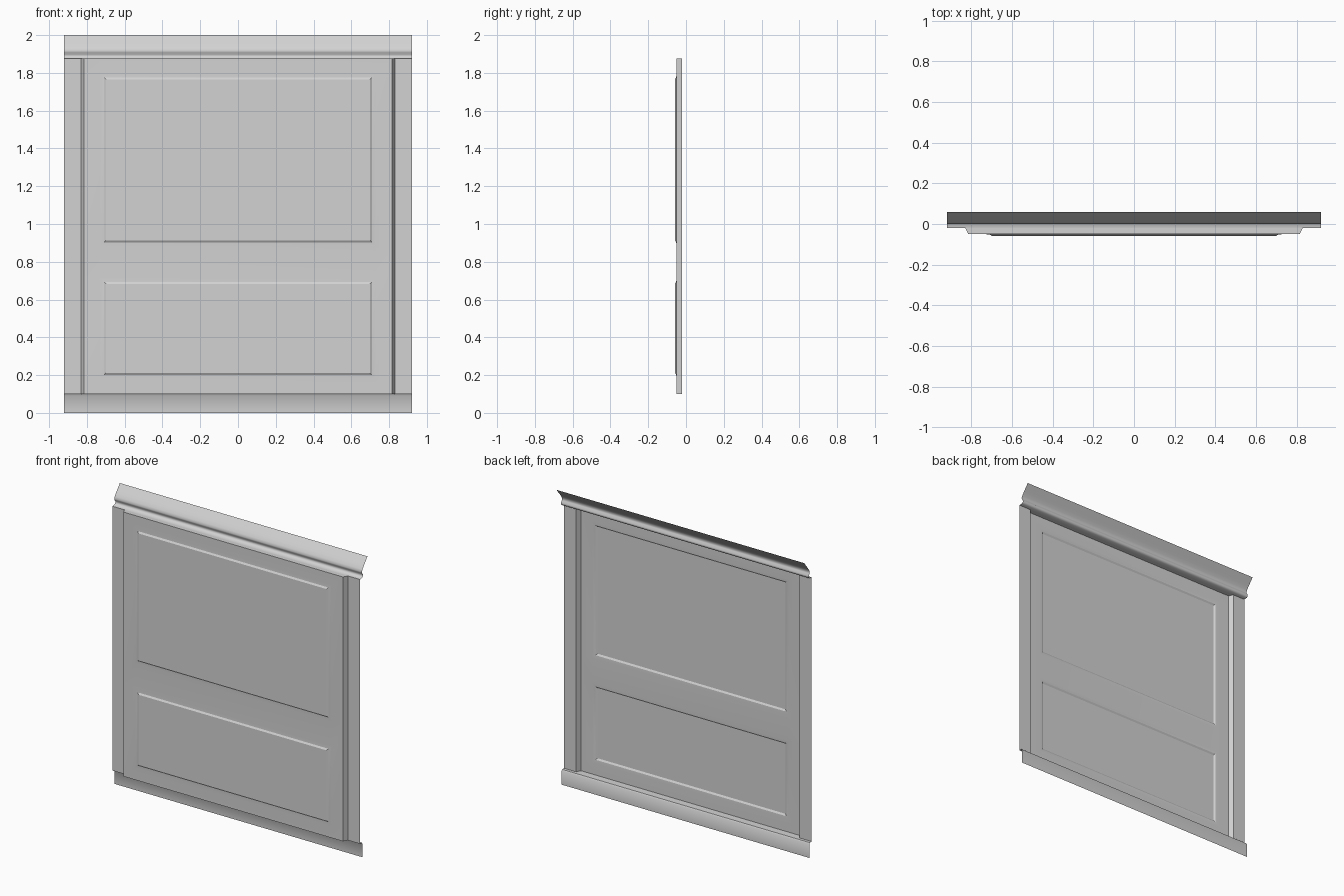
import bpy, bmesh
from math import radians

cube = bpy.data.objects.get("Cube")
if cube:
    bpy.data.objects.remove(cube, do_unlink=True)

# Main levels of the wall section
HALF_W = 0.92
Z_BASE, Z_CROWN = 0.10, 1.875
Y_STILE, Y_FRAME = -0.02, -0.05
X_OUT, X_IN = 0.83, 0.815

paint = bpy.data.materials.new("painted_grey")
paint.use_nodes = True
paint.diffuse_color = (0.65, 0.65, 0.65, 1)
paint.node_tree.nodes["Principled BSDF"].inputs["Base Color"].default_value = (0.65, 0.65, 0.65, 1)


def finish(name, bm, angle):
    mesh = bpy.data.meshes.new(name)
    bm.to_mesh(mesh)
    bm.free()
    mesh.materials.append(paint)
    obj = bpy.data.objects.new(name, mesh)
    bpy.context.collection.objects.link(obj)
    bpy.ops.object.select_all(action='DESELECT')
    obj.select_set(True)
    bpy.context.view_layer.objects.active = obj
    bpy.ops.object.shade_smooth_by_angle(angle=radians(angle))
    return obj


def sweep(name, start, end, angle=40):
    """Open sheet joining two matching rows of points."""
    bm = bmesh.new()
    a = [bm.verts.new(p) for p in start]
    b = [bm.verts.new(p) for p in end]
    for i in range(len(a) - 1):
        bm.faces.new((a[i], a[i + 1], b[i + 1], b[i]))
    return finish(name, bm, angle)


def moulding(name, profile, angle=40):
    """Sweep a (y, z) profile, listed bottom to top, across the width."""
    return sweep(name, [(HALF_W, y, z) for y, z in profile],
                 [(-HALF_W, y, z) for y, z in profile], angle)


# Crown: small bead, then a flared cove
moulding("crown_moulding", [
    (Y_STILE, Z_CROWN), (0.004, 1.877), (0.012, 1.886), (0.012, 1.896),
    (0.003, 1.908), (0.001, 1.918), (0.007, 1.932), (0.022, 1.953),
    (0.042, 1.977), (0.06, 2.0)], 50)

# Baseboard with a softened top edge
moulding("baseboard", [(0.006, 0), (0.006, 0.092), (0.0, Z_BASE), (Y_STILE, Z_BASE)])

# Side stiles with slanted returns to the recessed frame
for side, name in ((1, "left_stile"), (-1, "right_stile")):
    plan = [(side * HALF_W, Y_STILE), (side * X_OUT, Y_STILE), (side * X_IN, Y_FRAME)]
    ends = [[(x, y, z) for x, y in plan] for z in (Z_BASE, Z_CROWN)]
    if side > 0:
        ends.reverse()
    sweep(name, ends[1], ends[0])

# Ledge over the baseboard and soffit below the crown
for z, name in ((Z_BASE, "base_ledge"), (Z_CROWN, "crown_soffit")):
    back = [(-X_IN, Y_FRAME, z), (X_IN, Y_FRAME, z)]
    front = [(-X_OUT, Y_STILE, z), (X_OUT, Y_STILE, z)]
    if z == Z_BASE:
        sweep(name, front, back)
    else:
        sweep(name, back, front)

# Frame sheet with two sunken panels
xs = [-X_IN, -0.73, 0.73, X_IN]
zs = [Z_BASE, 0.18, 0.715, 0.882, 1.798, Z_CROWN]
bm = bmesh.new()
grid = [[bm.verts.new((x, Y_FRAME, z)) for x in xs] for z in zs]
panels = []
for r in range(len(zs) - 1):
    for c in range(len(xs) - 1):
        face = bm.faces.new((grid[r][c], grid[r + 1][c],
                             grid[r + 1][c + 1], grid[r][c + 1]))
        if c == 1 and r in (1, 3):
            panels.append(face)
bm.normal_update()
for width, drop in ((0.03, 0.002), (0.015, 0.007)):
    bmesh.ops.inset_individual(bm, faces=panels, thickness=width, depth=-drop)
finish("panelled_frame", bm, 20)
